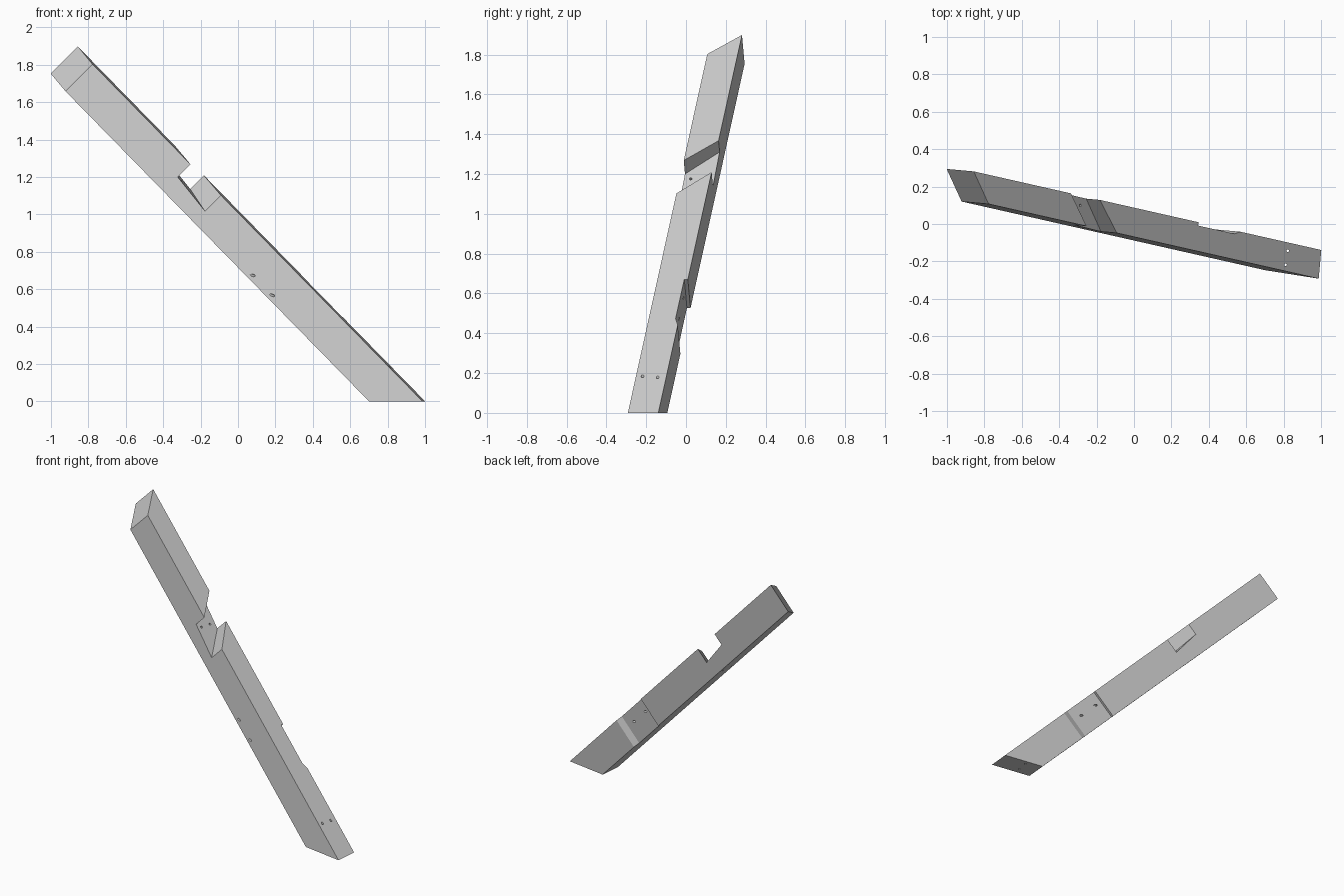
import bpy, bmesh
from mathutils import Vector, Matrix

cube = bpy.data.objects.get("Cube")
if cube:
    bpy.data.objects.remove(cube, do_unlink=True)

# Beam frame: u runs down the length, v across the width, t from back to front
along = Vector((0.691, -0.1563, -0.7059)).normalized()
front = Vector((-0.156, -0.985, 0.066))
front = (front - along * front.dot(along)).normalized()
across = front.cross(along)
frame = Matrix((along, across, front)).transposed().to_4x4()
frame.translation = (-0.898, 0.271, 1.648)
WIDTH, THICK = 0.205, 0.153

timber = bpy.data.materials.new("timber_grey")
timber.use_nodes = True
grey = (0.6, 0.6, 0.6, 1)
timber.diffuse_color = grey
timber.node_tree.nodes["Principled BSDF"].inputs["Base Color"].default_value = grey


def add_object(name, bm):
    bmesh.ops.recalc_face_normals(bm, faces=bm.faces)
    mesh = bpy.data.meshes.new(name)
    bm.to_mesh(mesh)
    bm.free()
    mesh.materials.append(timber)
    obj = bpy.data.objects.new(name, mesh)
    bpy.context.collection.objects.link(obj)
    return obj


def prism(profile, low, high):
    """Extrude a (u, t) profile across v; low gives v as a function of u."""
    bm = bmesh.new()
    bottom = [bm.verts.new(frame @ Vector((u, low(u), t))) for u, t in profile]
    top = [bm.verts.new(frame @ Vector((u, high, t))) for u, t in profile]
    bm.faces.new(bottom)
    bm.faces.new(top)
    count = len(profile)
    for i in range(count):
        j = (i + 1) % count
        bm.faces.new((bottom[i], bottom[j], top[j], top[i]))
    return bm


def drill(name, start, end, radius=0.007):
    """Thin cylinder that overshoots both ends."""
    axis = end - start
    bm = bmesh.new()
    spin = axis.to_track_quat('Z', 'Y').to_matrix().to_4x4()
    bmesh.ops.create_cone(bm, cap_ends=True, segments=12, radius1=radius, radius2=radius,
                          depth=axis.length * 1.3,
                          matrix=Matrix.Translation((start + end) / 2) @ spin)
    return add_object(name, bm)


# Beam with mitred top, sawn level at the foot
bm = prism([(0, THICK), (-0.15, 0), (3, 0), (3, THICK)], lambda u: 0, WIDTH)
cut = bmesh.ops.bisect_plane(bm, geom=bm.verts[:] + bm.edges[:] + bm.faces[:],
                             plane_co=(0, 0, 0), plane_no=(0, 0, -1), clear_outer=True)
bmesh.ops.contextual_create(bm, geom=[e for e in cut["geom_cut"]
                                      if isinstance(e, bmesh.types.BMEdge)])
beam = add_object("brace_beam", bm)


# Slanted notch in the upper edge, with a slightly tilted floor
def notch_floor(u):
    return 0.108 - 0.1 * (u - 0.76)


over = 0.2 * THICK
cutters = [add_object("notch_cutter", prism(
    [(0.602 - 0.031, -over), (0.757 + 0.031, THICK + over),
     (0.992 + 0.033, THICK + over), (0.826 - 0.033, -over)], notch_floor, 0.3))]

# Shallow recess across the back, with a sloping lower end
cutters.append(add_object("recess_cutter", prism(
    [(1.59, -0.018), (1.59, 0.018), (1.87, 0.018), (1.96, -0.018)],
    lambda u: -0.1, 0.3)))

# Peg holes: oblique through the recess, upright in the foot, square in the notch
for i, u in enumerate((1.42, 1.571)):
    cutters.append(drill(f"oblique_hole_cutter_{i}", frame @ Vector((u, 0.027, THICK)),
                         frame @ Vector((u + 0.237, 0.133, 0.01))))
for i, t in enumerate((0.043, 0.12)):
    head = frame @ Vector((2.29, WIDTH, t))
    cutters.append(drill(f"foot_hole_cutter_{i}", head, Vector((head.x, head.y, 0))))
    cutters.append(drill(f"notch_hole_cutter_{i}", frame @ Vector((0.785, 0.11, t)),
                         frame @ Vector((0.785, 0, t))))

for cutter in cutters:
    cutter.hide_render = True
    cutter.hide_viewport = True
    mod = beam.modifiers.new(cutter.name, 'BOOLEAN')
    mod.operation = 'DIFFERENCE'
    mod.solver = 'EXACT'
    mod.object = cutter

# Bake the cuts into the beam and discard the cutters
bpy.context.view_layer.update()
baked = bpy.data.meshes.new_from_object(
    beam.evaluated_get(bpy.context.evaluated_depsgraph_get()))
beam.modifiers.clear()
beam.data = baked
for cutter in cutters:
    bpy.data.objects.remove(cutter, do_unlink=True)
